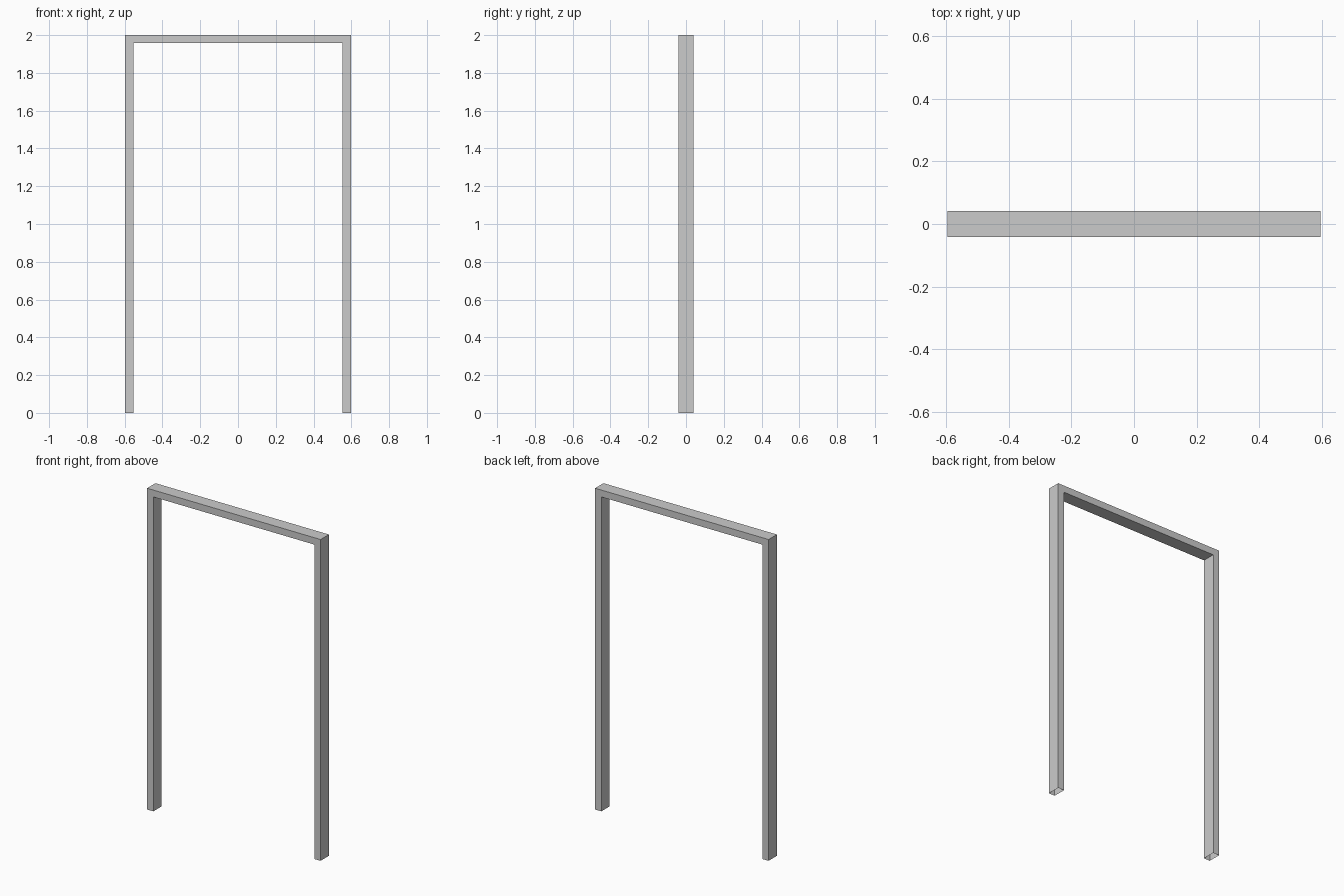
import bpy, bmesh

if "Cube" in bpy.data.objects:
    bpy.data.objects.remove(bpy.data.objects["Cube"])

W, H, D = 0.597, 2.0, 0.041   # half width, height, half depth
T = 0.043                     # board thickness

# Upside-down U profile, from the left foot around to the right foot and back
outer = [(-W, 0), (-W, H), (W, H), (W, 0)]
inner = [(W - T, 0), (W - T, H - T), (-W + T, H - T), (-W + T, 0)]
profile = outer + inner

bm = bmesh.new()
front = [bm.verts.new((x, -D, z)) for x, z in profile]
back = [bm.verts.new((x, D, z)) for x, z in profile]
bm.faces.new(front)
bm.faces.new(back)

# Side walls; the undersides of the feet stay open
n = len(profile)
for i in range(n):
    j = (i + 1) % n
    if profile[i][1] == 0 and profile[j][1] == 0:
        continue
    bm.faces.new((front[i], front[j], back[j], back[i]))
bmesh.ops.recalc_face_normals(bm, faces=bm.faces)

mesh = bpy.data.meshes.new("door_frame")
bm.to_mesh(mesh)
bm.free()
bpy.context.collection.objects.link(bpy.data.objects.new("door_frame", mesh))
